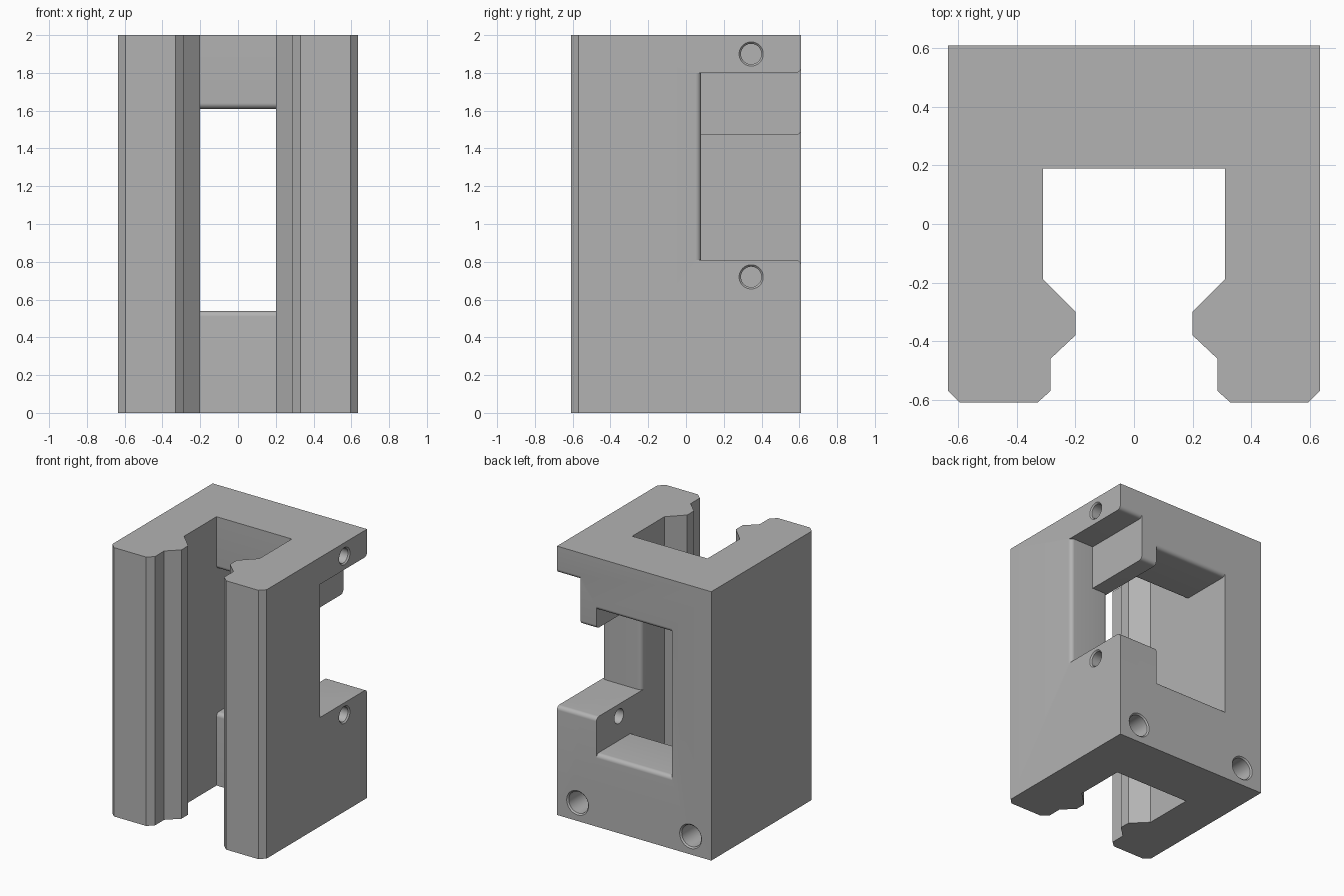
import bpy, bmesh
from math import cos, sin, radians, tau
from mathutils import Vector

if "Cube" in bpy.data.objects:
    bpy.data.objects.remove(bpy.data.objects["Cube"])

R = 0.03        # fillet radius
BACK = 0.61     # back face
WALL = 0.31     # half width of the channel

grey = bpy.data.materials.new("light_grey")
grey.use_nodes = True
colour = (0.45, 0.45, 0.45, 1)
grey.diffuse_color = colour
grey.node_tree.nodes["Principled BSDF"].inputs["Base Color"].default_value = colour


def make_object(name, bm):
    bmesh.ops.recalc_face_normals(bm, faces=bm.faces)
    mesh = bpy.data.meshes.new(name)
    bm.to_mesh(mesh)
    bm.free()
    mesh.materials.append(grey)
    obj = bpy.data.objects.new(name, mesh)
    bpy.context.collection.objects.link(obj)
    return obj


def prism(name, outline, axis, start, end):
    """Extrude an outline: (y, z) pairs along x, or (x, y) pairs along z."""
    bm = bmesh.new()
    place = (lambda a, b: (start, a, b)) if axis == "x" else (lambda a, b: (a, b, start))
    face = bm.faces.new([bm.verts.new(place(a, b)) for a, b in outline])
    move = Vector((end - start, 0, 0) if axis == "x" else (0, 0, end - start))
    new = bmesh.ops.extrude_face_region(bm, geom=[face])["geom"]
    bmesh.ops.translate(bm, vec=move, verts=[v for v in new if isinstance(v, bmesh.types.BMVert)])
    return make_object(name, bm)


def arc(cx, cy, first, last, steps=8):
    angles = [radians(first + (last - first) * i / steps) for i in range(steps + 1)]
    return [(cx + R * cos(a), cy + R * sin(a)) for a in angles]


def hole(name, mouth, direction, radius, depth):
    """Round blind hole with a small chamfer at its mouth."""
    bm = bmesh.new()
    inward = Vector(direction)
    side = inward.cross(Vector((0, 0, 1)))
    rings = []
    for r, t in ((radius + 0.02, -0.01), (radius, 0.01), (radius, depth)):
        rings.append([bm.verts.new(Vector(mouth) + inward * t
                                   + side * r * cos(tau * i / 48)
                                   + Vector((0, 0, r * sin(tau * i / 48))))
                      for i in range(48)])
    for a, b in zip(rings, rings[1:]):
        for i in range(48):
            j = (i + 1) % 48
            bm.faces.new((a[i], a[j], b[j], b[i]))
    bm.faces.new(rings[0])
    bm.faces.new(rings[-1])
    return make_object(name, bm)


# Main body: U-shaped section with inward lips
half = [(0.635, BACK), (0.635, -0.57), (0.595, -0.61), (0.33, -0.61), (0.285, -0.57),
        (0.285, -0.46), (0.2, -0.38), (0.2, -0.3), (WALL, -0.19), (WALL, 0.19)]
body = prism("slotted_block", half + [(-x, y) for x, y in reversed(half)], "z", 0, 2)

# Window through the back wall, rounded at sill and head
low, high, inner = 0.54, 1.61, 0.19
window = ([(0.1, low - R)] + arc(inner + R, low - R, 180, 90)
          + arc(BACK - R, low - R, 90, 0) + [(0.7, low - R), (0.7, high + R)]
          + arc(BACK - R, high + R, 0, -90) + arc(inner + R, high + R, 270, 180)
          + [(0.1, high + R)])
cutters = [prism("window_cutter", window, "x", -WALL, WALL)]


# Side notch: a shallow tall pocket, and a lower part open to the channel
def notch(bottom, top):
    return ([(0.08, bottom)] + arc(BACK - R, bottom - R, 90, 0)
            + [(0.7, bottom - R), (0.7, top + R)]
            + arc(BACK - R, top + R, 0, -90) + [(0.08, top)])


cutters.append(prism("pocket_cutter", notch(0.81, 1.8), "x", 0.44, 0.8))
cutters.append(prism("opening_cutter", notch(0.81, 1.47), "x", 0.2, 0.8))

# Rounded vertical edges on the notch wall
outer = arc(0.635 - R, 0.08 - R, 90, 0) + [(0.7, 0.05), (0.7, 0.12), (0.605, 0.12)]
inside = arc(WALL + R, 0.08 - R, 90, 180) + [(0.25, 0.05), (0.25, 0.12), (WALL + R, 0.12)]
cutters.append(prism("outer_edge_cutter", outer, "z", 0.81, 1.8))
cutters.append(prism("inner_edge_cutter", inside, "z", 0.81, 1.47))

# Screw holes in the side and the back
for z in (0.72, 1.9):
    cutters.append(hole("side_hole_cutter", (0.635, 0.345, z), (-1, 0, 0), 0.054, 0.42))
for x in (-0.465, 0.465):
    cutters.append(hole("back_hole_cutter", (x, BACK, 0.135), (0, -1, 0), 0.08, 0.5))

# Apply every cut, then drop the cutters
bpy.ops.object.select_all(action="DESELECT")
bpy.context.view_layer.objects.active = body
body.select_set(True)
for cutter in cutters:
    cut = body.modifiers.new("cut", "BOOLEAN")
    cut.operation = "DIFFERENCE"
    cut.solver = "EXACT"
    cut.object = cutter
    bpy.ops.object.modifier_apply(modifier=cut.name)
    bpy.data.objects.remove(cutter)

bpy.ops.object.shade_smooth_by_angle(angle=radians(30))
